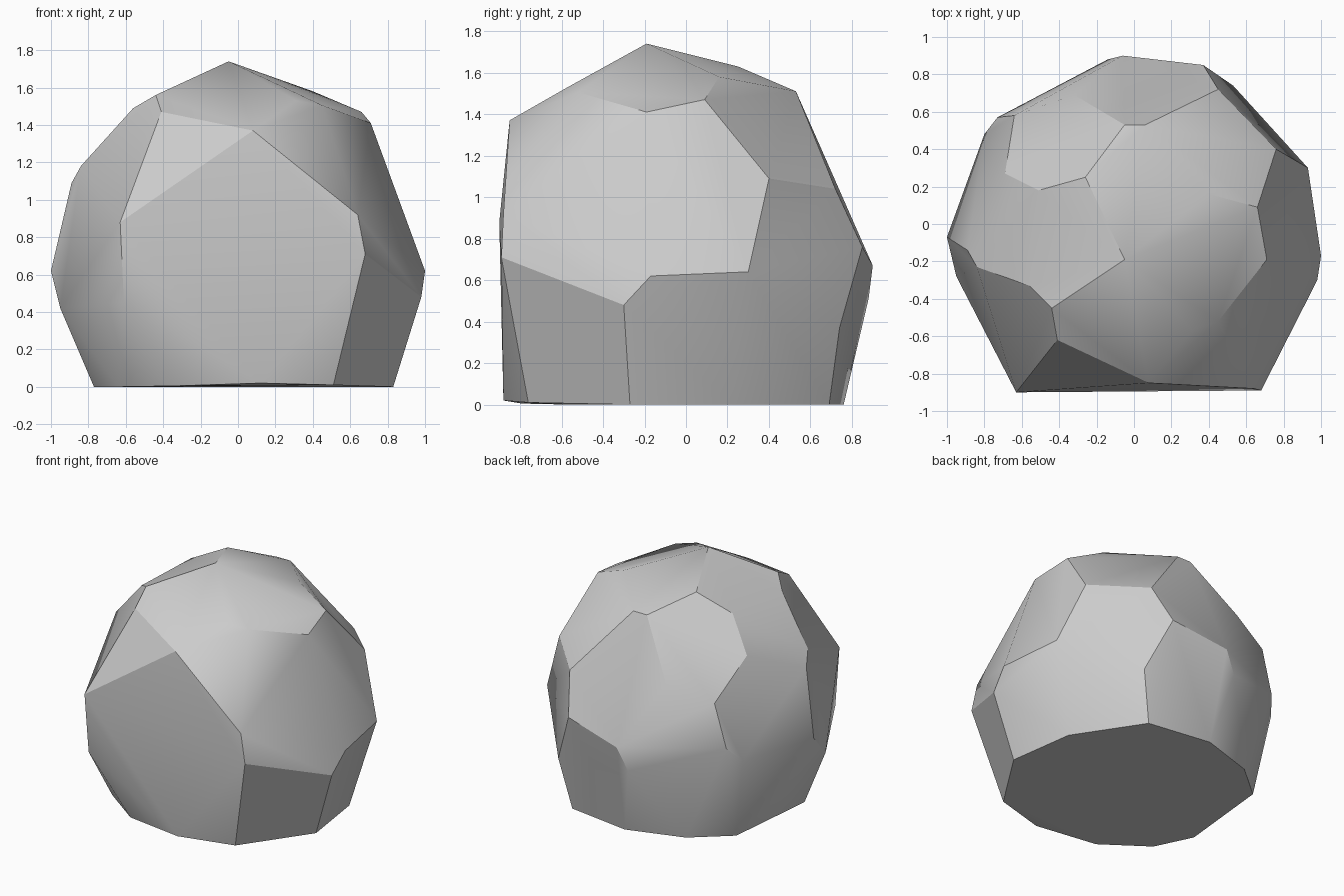
import bpy
import bmesh
import math

cube = bpy.data.objects.get("Cube")
if cube:
    bpy.data.objects.remove(cube, do_unlink=True)

# Corner points of the chiselled boulder, ring by ring
crown = [(-.05, -.19, 1.74), (-.26, .25, 1.63), (.40, .16, 1.58), (-.44, -.45, 1.56),
         (.31, -.57, 1.53), (.45, -.52, 1.505), (-.51, .18, 1.51), (.06, .53, 1.51),
         (-.05, .53, 1.51), (-.56, -.33, 1.49), (-.41, -.62, 1.47), (.66, .09, 1.47),
         (.71, -.19, 1.41), (.08, -.85, 1.37)]
shoulder = [(-.69, .27, 1.28), (-.84, -.23, 1.18), (-.32, .69, 1.13), (.76, .40, 1.09),
            (-.89, -.14, 1.09), (.45, .72, 1.04), (-.64, .58, 1.03), (.64, -.88, .92),
            (-.63, -.90, .88)]
waist = [(.37, .85, .76), (-.73, .57, .715), (.68, -.89, .71), (-.06, .90, .67),
         (.93, .30, .64), (1.0, -.17, .62), (-1.0, -.07, .62), (-.80, .48, .61),
         (-.14, .88, .51), (.98, -.30, .48), (-.61, -.88, .45), (-.95, -.28, .42),
         (.53, .74, .37)]
base = [(.83, -.27, 0), (.76, .22, 0), (.45, .69, 0), (-.03, .76, 0), (-.44, .63, 0),
        (-.70, .41, 0), (-.77, -.29, 0), (-.64, -.56, 0), (-.33, -.79, .005),
        (.12, -.88, .02), (.51, -.76, .01)]

# Wrap the corners in a convex shell and merge nearly flat facets
bm = bmesh.new()
for point in crown + shoulder + waist + base:
    bm.verts.new(point)
hull = bmesh.ops.convex_hull(bm, input=bm.verts[:])
loose = {g for g in hull["geom_interior"] + hull["geom_unused"]
         if isinstance(g, bmesh.types.BMVert) and g.is_valid}
bmesh.ops.delete(bm, geom=list(loose), context="VERTS")
bmesh.ops.dissolve_limit(bm, angle_limit=math.radians(4), verts=bm.verts[:], edges=bm.edges[:])
bmesh.ops.recalc_face_normals(bm, faces=bm.faces[:])

mesh = bpy.data.meshes.new("boulder")
bm.to_mesh(mesh)
bm.free()
boulder = bpy.data.objects.new("boulder", mesh)
bpy.context.collection.objects.link(boulder)

# Stone colour
stone = bpy.data.materials.new("grey_stone")
stone.use_nodes = True
colour = (0.6, 0.6, 0.6, 1)
stone.diffuse_color = colour
stone.node_tree.nodes["Principled BSDF"].inputs["Base Color"].default_value = colour
mesh.materials.append(stone)

# Soft shading across shallow ridges, crisp on strong ones
bpy.ops.object.select_all(action="DESELECT")
boulder.select_set(True)
bpy.context.view_layer.objects.active = boulder
bpy.ops.object.shade_smooth_by_angle(angle=math.radians(30))
